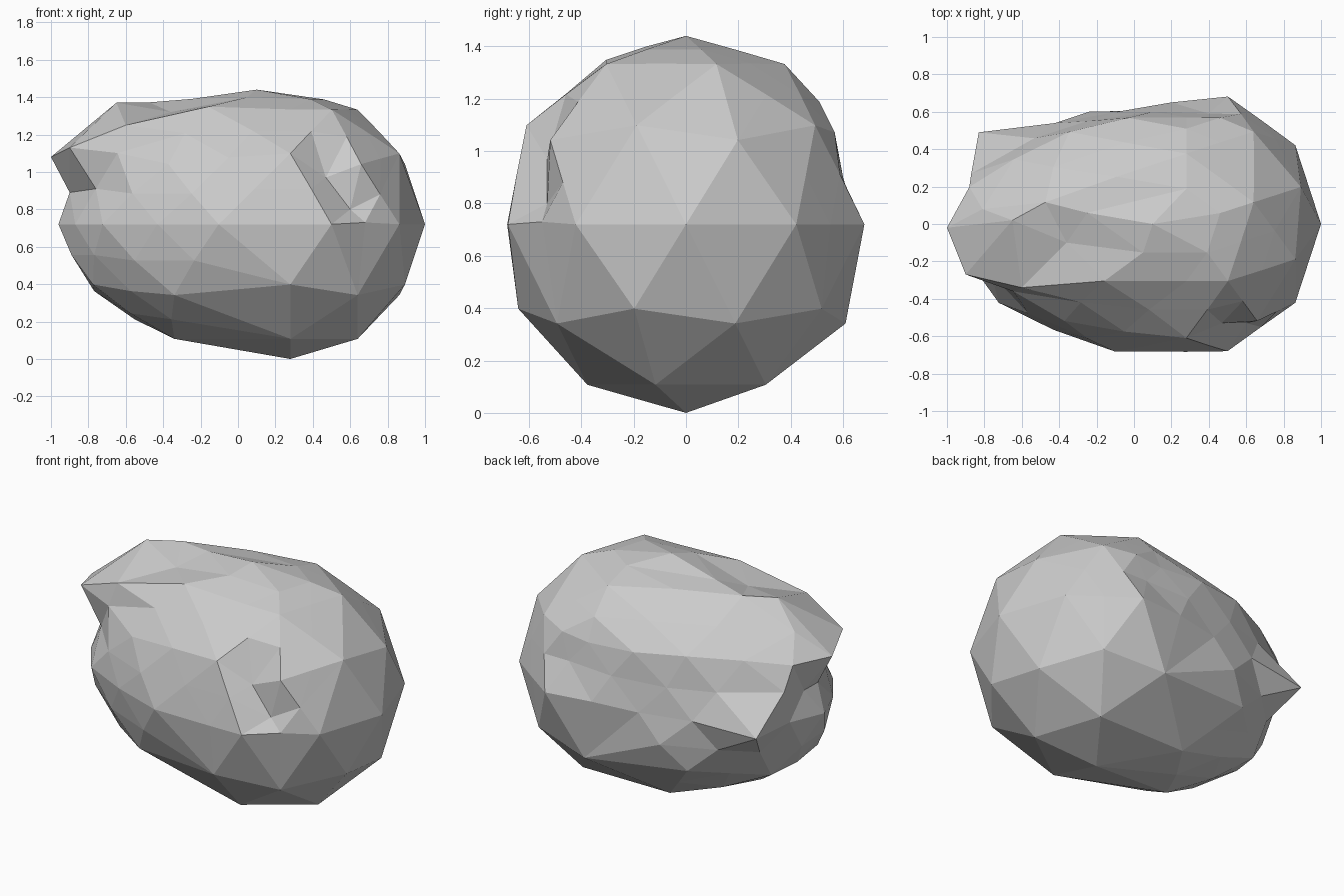
import bpy, bmesh
from math import radians
from mathutils import Matrix, Vector

if "Cube" in bpy.data.objects:
    bpy.data.objects.remove(bpy.data.objects["Cube"])

R = 0.72

# Low-poly ball turned so an equator corner points along +x
bm = bmesh.new()
bmesh.ops.create_icosphere(bm, subdivisions=2, radius=1.0)
bmesh.ops.rotate(bm, verts=bm.verts, cent=(0, 0, 0), matrix=Matrix.Rotation(radians(18), 3, 'Z'))


def needs_detail(face):
    c = face.calc_center_median()
    return (c.z > 0 and c.x < 0.55) or c.x < -0.5


# Finer facets on the upper body and the long end; only the long end is rounded
old = set(bm.verts)
edges = {e for f in bm.faces if needs_detail(f) for e in f.edges}
bmesh.ops.subdivide_edges(bm, edges=list(edges), cuts=1, use_grid_fill=True)
bmesh.ops.triangulate(bm, faces=[f for f in bm.faces if len(f.verts) > 3])
for v in bm.verts:
    if v not in old:
        front_left = v.co.x < -0.2 and v.co.y < 0.4
        v.co = v.co.lerp(v.co.normalized(), 0.5 if front_left else 0.05)

# Stretch the long end and push its upper part outward
for v in bm.verts:
    d = v.co.copy()
    x = 0.28 + d.x * (R if d.x > 0 else 1.24)
    z = R + d.z * R
    if d.z > 0.99:
        x = 0.10
    if d.x < 0 and d.z > 0.3:
        w = min(1, -d.x / 0.6) * min(1, (d.z - 0.3) / 0.2) * max(0, 1 - (d.y / 0.7) ** 2)
        x -= 0.17 * w
        z += 0.05 * w
    v.co = (x, d.y * R * 0.995, z)

# Chipped ridges, overhang, flattened back and pit: move the closest corner to each point
chips = [
    (0.10, 0.00, 1.44),
    (-0.25, 0.06, 1.39), (-0.65, 0.02, 1.37), (-0.36, -0.10, 1.32),
    (-0.81, 0.08, 1.22), (-1.00, -0.02, 1.08), (-0.90, -0.27, 1.13),
    (-0.60, -0.34, 1.25), (-0.76, -0.27, 0.91), (-0.90, -0.02, 0.89),
    (-0.83, 0.49, 0.71), (-0.87, 0.27, 0.93),
    (-0.42, 0.54, 0.73), (-0.09, 0.60, 0.72), (-0.25, 0.55, 0.90),
    (0.20, 0.65, 0.73), (0.28, 0.57, 1.05), (0.40, 0.59, 0.91), (0.10, 0.60, 0.90),
    (0.50, -0.68, 0.72), (0.68, -0.55, 0.73), (0.76, -0.47, 0.88),
    (0.60, -0.53, 0.80), (0.47, -0.53, 0.97),
]
used = set()
for p in chips:
    p = Vector(p)
    v = min((v for v in bm.verts if v not in used), key=lambda v: (v.co - p).length)
    v.co = p
    used.add(v)

bmesh.ops.recalc_face_normals(bm, faces=bm.faces)
mesh = bpy.data.meshes.new("boulder")
bm.to_mesh(mesh)
bm.free()
boulder = bpy.data.objects.new("boulder", mesh)
bpy.context.collection.objects.link(boulder)
